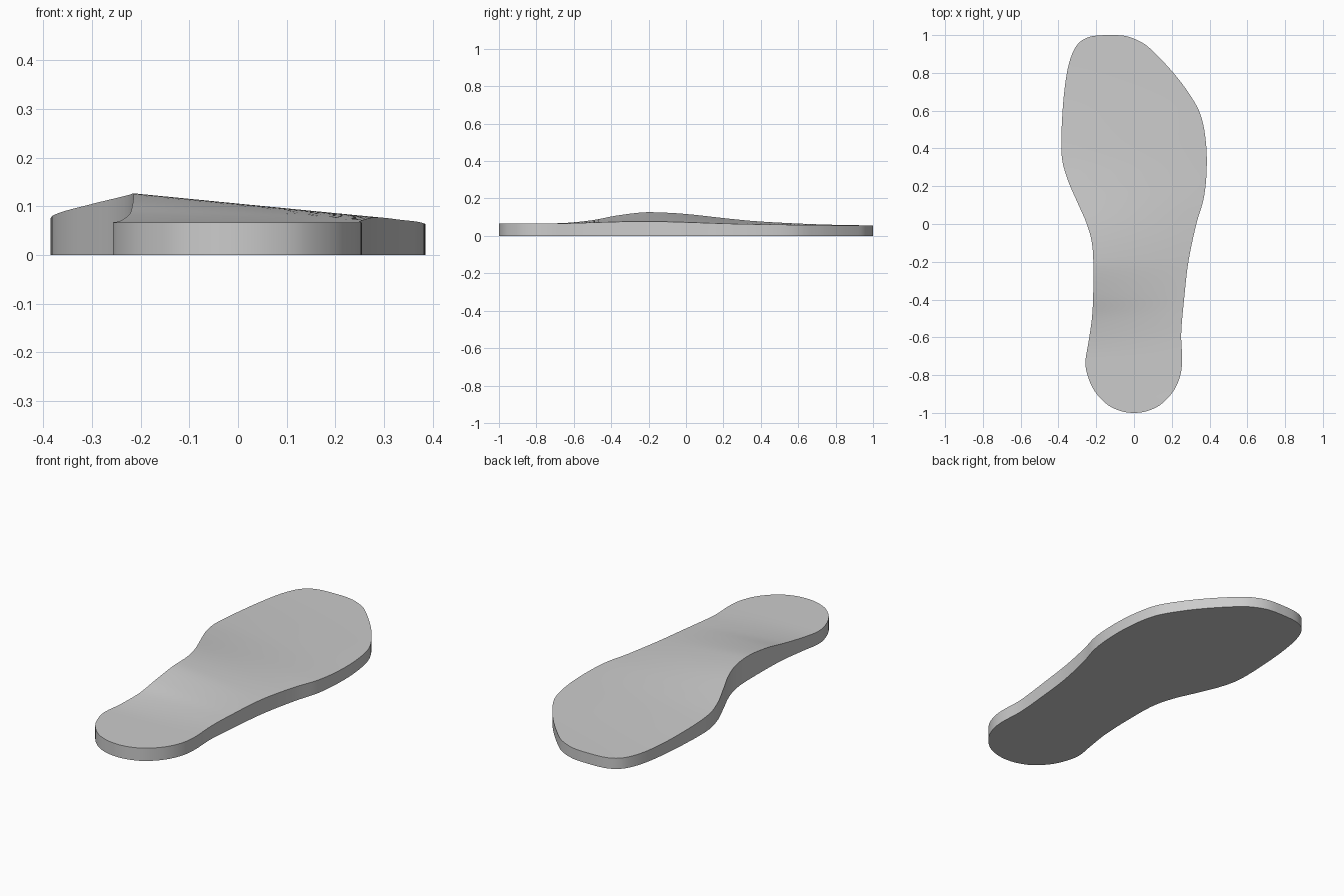
import bpy, bmesh, math
from mathutils import Vector

if "Cube" in bpy.data.objects:
    bpy.data.objects.remove(bpy.data.objects["Cube"])

# Outline of the sole, heel to toe, as (x, y)
HEEL, TOE = (0.0, -1.0), (-0.13, 1.0)
RIGHT = [(0.07, -0.99), (0.14, -0.957), (0.205, -0.89), (0.243, -0.81), (0.255, -0.72),
         (0.25, -0.58), (0.265, -0.4), (0.288, -0.2), (0.33, 0.0), (0.368, 0.13),
         (0.384, 0.27), (0.381, 0.43), (0.352, 0.58), (0.285, 0.7), (0.2, 0.81),
         (0.1, 0.915), (0.04, 0.962), (-0.04, 0.994)]
LEFT = [(-0.07, -0.99), (-0.14, -0.957), (-0.205, -0.89), (-0.243, -0.81), (-0.257, -0.73),
        (-0.24, -0.62), (-0.221, -0.48), (-0.215, -0.3), (-0.22, -0.12), (-0.25, 0.0),
        (-0.3, 0.115), (-0.357, 0.25), (-0.384, 0.38), (-0.378, 0.6), (-0.36, 0.77),
        (-0.335, 0.88), (-0.295, 0.955), (-0.23, 0.992)]
# Top height along each edge, as (z, y)
Z_LEFT = [(0.067, -1), (0.067, -0.8), (0.069, -0.65), (0.084, -0.5), (0.107, -0.38),
          (0.124, -0.25), (0.126, -0.16), (0.117, 0.0), (0.093, 0.22), (0.078, 0.38),
          (0.066, 0.6), (0.059, 0.8), (0.056, 1)]
Z_RIGHT = [(0.067, -1), (0.067, -0.65), (0.072, -0.48), (0.077, -0.28), (0.076, -0.12),
           (0.071, 0.05), (0.064, 0.27), (0.06, 0.5), (0.057, 0.75), (0.056, 1)]


def spline(pts, before, after, steps=16):
    """Smooth polyline through pts, with guide points beyond both ends."""
    p = [Vector(q) for q in [before] + pts + [after]]
    out = []
    for a, b, c, d in zip(p, p[1:], p[2:], p[3:]):
        for i in range(steps):
            t = i / steps
            out.append(0.5 * (2 * b + (c - a) * t + (2 * a - 5 * b + 4 * c - d) * t * t
                              + (3 * b - a - 3 * c + d) * t ** 3))
    return out + [Vector(pts[-1])]


def lookup(line, y):
    """First coordinate of the polyline at a given y."""
    for a, b in zip(line, line[1:]):
        if a.y <= y <= b.y:
            return a.x + (b.x - a.x) * (y - a.y) / max(b.y - a.y, 1e-9)
    return line[-1].x


right = spline([HEEL] + RIGHT + [TOE], LEFT[0], LEFT[-1])
left = spline([HEEL] + LEFT + [TOE], RIGHT[0], RIGHT[-1])
z_left = spline(Z_LEFT, (0.067, -1.2), (0.055, 1.2))
z_right = spline(Z_RIGHT, (0.067, -1.2), (0.055, 1.2))

# Top and bottom surfaces as matching grids, joined by a wall round the rim
ROWS, COLS = 120, 10
bm = bmesh.new()
top, bottom = [], []
for r in range(ROWS + 1):
    y = -0.9999 * math.cos(math.pi * r / ROWS)
    xl, xr, zl, zr = (lookup(s, y) for s in (left, right, z_left, z_right))
    fs = [c / COLS for c in range(COLS + 1)]
    top.append([bm.verts.new((xl + (xr - xl) * f, y, zl + (zr - zl) * f)) for f in fs])
    bottom.append([bm.verts.new((xl + (xr - xl) * f, y, 0)) for f in fs])
for g in (top, bottom):
    for r in range(ROWS):
        for c in range(COLS):
            bm.faces.new((g[r][c], g[r][c + 1], g[r + 1][c + 1], g[r + 1][c]))


def rim(g):
    return (g[0][:-1] + [row[-1] for row in g[:-1]]
            + g[-1][:0:-1] + [row[0] for row in g[:0:-1]])


rt, rb = rim(top), rim(bottom)
for i in range(len(rt)):
    bm.faces.new((rt[i - 1], rb[i - 1], rb[i], rt[i]))
bmesh.ops.recalc_face_normals(bm, faces=bm.faces)

mesh = bpy.data.meshes.new("insole")
bm.to_mesh(mesh)
bm.free()
insole = bpy.data.objects.new("insole", mesh)
bpy.context.collection.objects.link(insole)
bpy.context.view_layer.objects.active = insole
insole.select_set(True)
bpy.ops.object.shade_smooth_by_angle(angle=math.radians(30))
